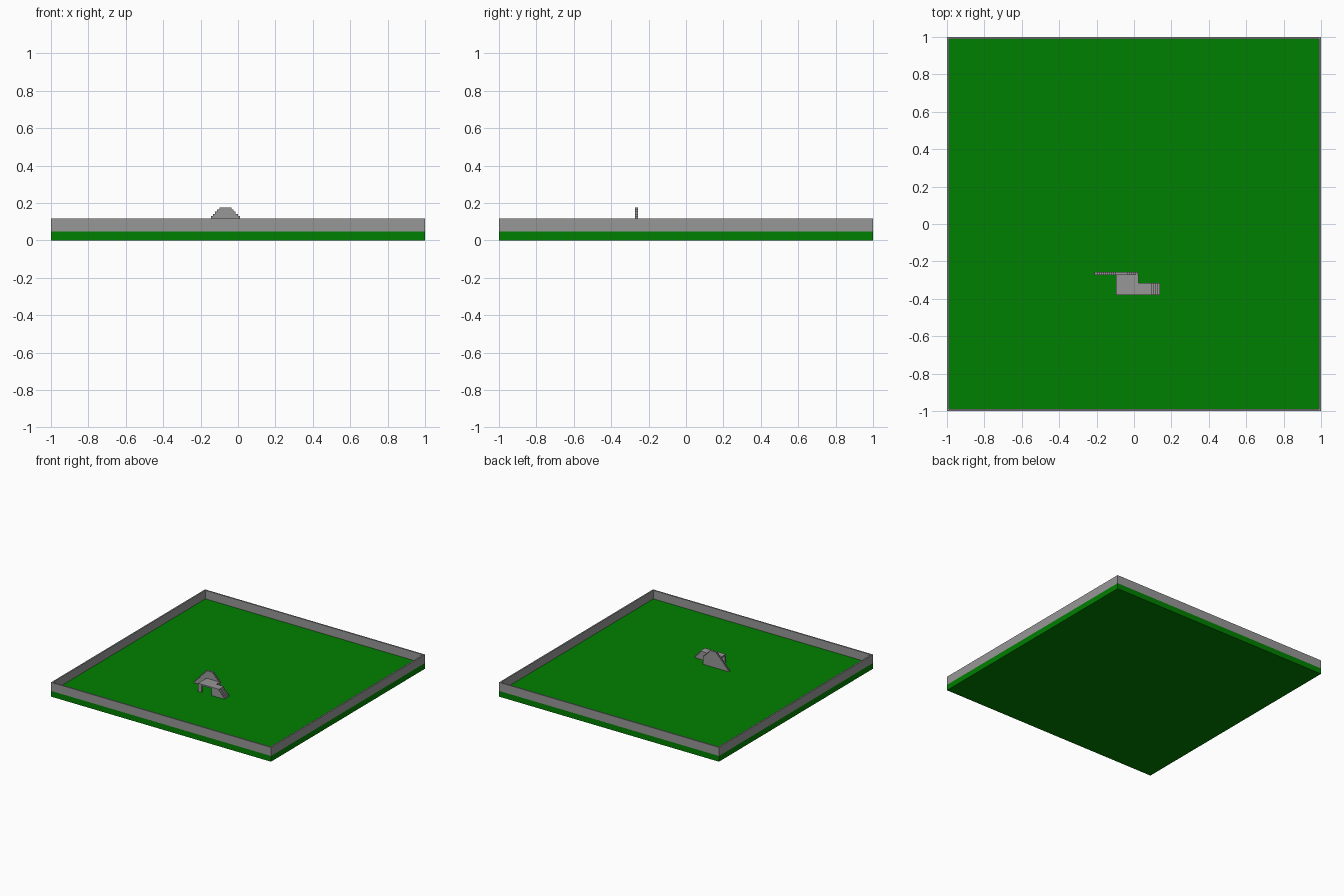
import bpy, bmesh

if "Cube" in bpy.data.objects:
    bpy.data.objects.remove(bpy.data.objects["Cube"])

U = 0.0117          # one block
G = 0.047           # lawn height
TOP = 0.117         # boundary wall height


def material(name, rgb):
    m = bpy.data.materials.new(name)
    m.diffuse_color = (*rgb, 1)
    m.use_nodes = True
    m.node_tree.nodes["Principled BSDF"].inputs["Base Color"].default_value = m.diffuse_color
    return m


GREEN = material("grass green", (0.0, 0.216, 0.0))
GREY = material("stone grey", (0.31, 0.31, 0.31))


def finish(name, bm, mat):
    bmesh.ops.recalc_face_normals(bm, faces=bm.faces)
    me = bpy.data.meshes.new(name)
    bm.to_mesh(me)
    bm.free()
    me.materials.append(mat)
    ob = bpy.data.objects.new(name, me)
    bpy.context.collection.objects.link(ob)
    return ob


def extrude(name, pts, y0, y1, mat):
    """Extrude an (x, z) outline from y0 to y1."""
    bm = bmesh.new()
    f = bm.faces.new([bm.verts.new((x, y0, z)) for x, z in pts])
    r = bmesh.ops.extrude_face_region(bm, geom=[f])
    verts = [v for v in r["geom"] if isinstance(v, bmesh.types.BMVert)]
    bmesh.ops.translate(bm, vec=(0, y1 - y0, 0), verts=verts)
    return finish(name, bm, mat)


def box(name, x0, x1, y0, y1, z0, z1, mat):
    return extrude(name, [(x0, z0), (x1, z0), (x1, z1), (x0, z1)], y0, y1, mat)


# Lawn slab
box("lawn", -1, 1, -1, 1, 0, G, GREEN)

# Boundary walls
for s, fb, lr in ((-1, "front", "left"), (1, "back", "right")):
    a, b = sorted((s, s * (1 - U)))
    box(fb + "_boundary_wall", -1, 1, a, b, G, TOP, GREY)
    box(lr + "_boundary_wall", a, b, -1 + U, 1 - U, G, TOP, GREY)

# Stepped thin wall: block courses widen downwards
left, right = [], []
rows = 11
h = (0.177 - G) / rows
for i in range(rows):
    zt, zb = 0.177 - i * h, 0.177 - (i + 1) * h
    xl = -0.1 - i * 0.011
    xr = min(-0.036 + i * U, 0.023)
    left += [(xl, zt), (xl, zb)]
    if i <= 6:
        right += [(xr, zt), (xr, zb if i < 5 else G)] if i <= 5 else []
extrude("stepped_wall", left + right[::-1], -0.272, -0.256, GREY)

# Raised platform and its post
P = 0.115
box("platform", -0.096, 0.023, -0.38, -0.272, P - U, P, GREY)
box("platform_post", -0.096, -0.066, -0.38, -0.38 + U, G, P - U, GREY)

# Staircase with a long landing
n = 5
rise = (P - G) / n
pts = [(0.14, G), (0.023, G), (0.023, P)]
for i in range(n):
    x = 0.14 - (n - 1 - i) * U
    pts.append((x, P - i * rise))
    if i < n - 1:
        pts.append((x, P - (i + 1) * rise))
extrude("staircase", pts, -0.38, -0.316, GREY)
